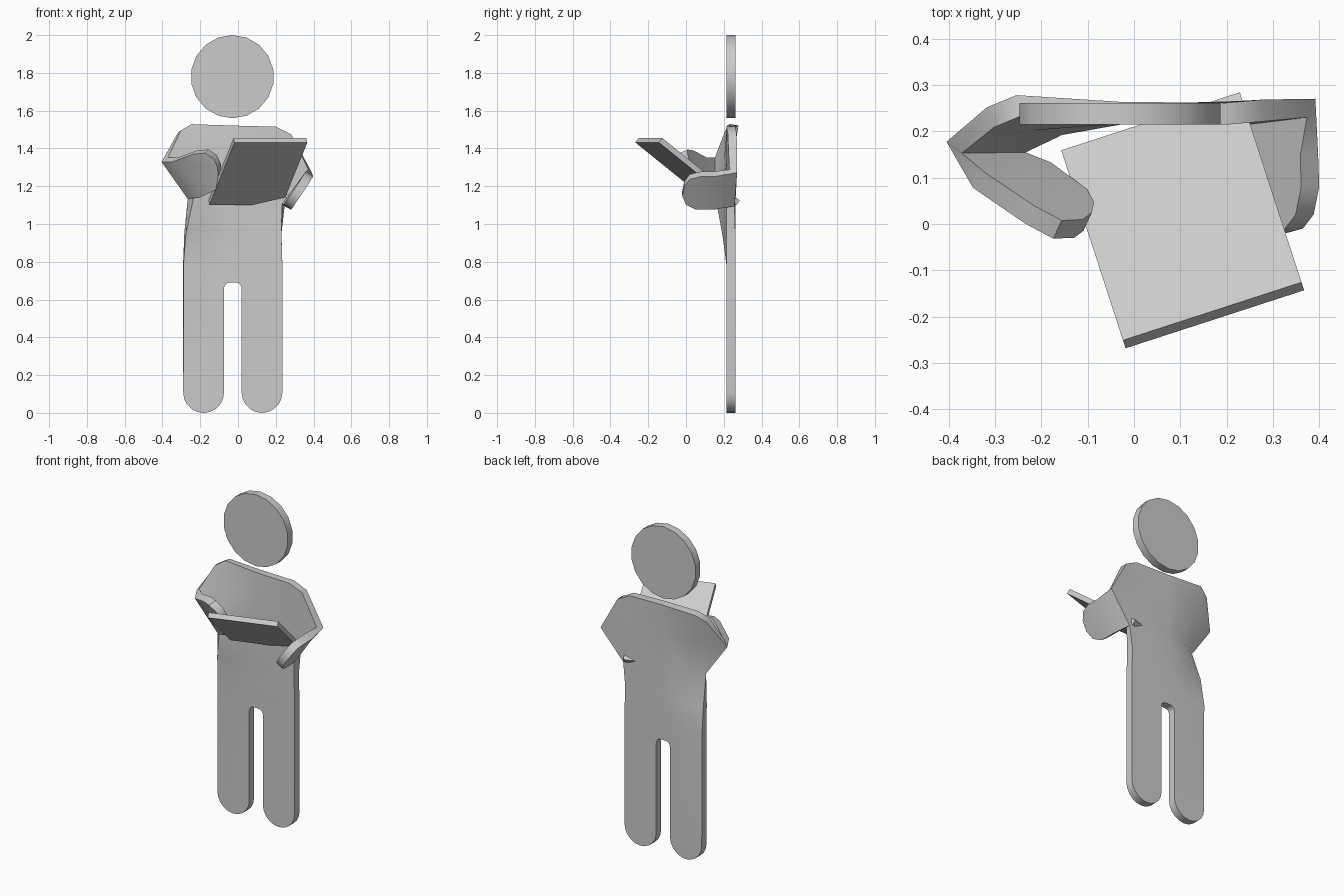
import bpy, bmesh, math
from mathutils import Vector

old = bpy.data.objects.get("Cube")
if old:
    bpy.data.objects.remove(old, do_unlink=True)

GREY = (0.6, 0.6, 0.6, 1)
mat = bpy.data.materials.new("light grey")
mat.use_nodes = True
mat.diffuse_color = GREY
mat.node_tree.nodes["Principled BSDF"].inputs["Base Color"].default_value = GREY

MID_Y = 0.238     # middle of the flat figure
THICK = 0.047


def finish(obj, angle):
    obj.data.materials.append(mat)
    bpy.ops.object.select_all(action='DESELECT')
    obj.select_set(True)
    bpy.context.view_layer.objects.active = obj
    bpy.ops.object.shade_smooth_by_angle(angle=math.radians(angle))


def arc(cx, cz, r, start, end, steps):
    angles = [math.radians(start + (end - start) * i / steps) for i in range(steps + 1)]
    return [(cx + r * math.cos(a), MID_Y, cz + r * math.sin(a)) for a in angles]


# Head disc
bpy.ops.mesh.primitive_cylinder_add(vertices=18, radius=0.22, depth=THICK,
                                    location=(-0.03, MID_Y, 1.78),
                                    rotation=(math.pi / 2, 0, 0))
head = bpy.context.object
head.name = "head"
finish(head, 30)

# Body sheet: torso rows from hips to shoulders, each listed from -x to +x
bm = bmesh.new()
rows = [
    [(-0.29, MID_Y, 0.78), (-0.16, MID_Y, 0.78), (-0.03, MID_Y, 0.78), (0.1, MID_Y, 0.78), (0.235, MID_Y, 0.78)],
    [(-0.28, 0.215, 0.95), (-0.16, 0.235, 0.95), (-0.03, MID_Y, 0.95), (0.1, MID_Y, 0.95), (0.23, MID_Y, 0.95)],
    [(-0.25, 0.17, 1.14), (-0.16, 0.215, 1.14), (-0.03, MID_Y, 1.13), (0.1, MID_Y, 1.11), (0.24, 0.235, 1.1)],
    [(-0.388, 0.165, 1.34), (-0.22, 0.225, 1.34), (-0.03, MID_Y, 1.33), (0.16, MID_Y, 1.31), (0.382, 0.25, 1.28)],
    [(-0.31, 0.23, 1.49), (-0.25, 0.255, 1.525), (-0.03, 0.24, 1.52), (0.2, MID_Y, 1.515), (0.28, 0.245, 1.475)],
]
grid = [[bm.verts.new(p) for p in row] for row in rows]
for low, high in zip(grid, grid[1:]):
    for i in range(len(low) - 1):
        bm.faces.new((low[i], low[i + 1], high[i + 1], high[i]))

# Legs with round feet and a round-cornered gap, joined to the hip row
R = 0.108
outline = (arc(-0.182, R, R, 180, 360, 10)
           + arc(-0.044, 0.66, 0.03, 180, 90, 4)
           + arc(-0.011, 0.66, 0.03, 90, 0, 4)
           + arc(0.127, R, R, 180, 360, 10))
legs = [bm.verts.new(p) for p in outline]
bm.faces.new(legs + grid[0][::-1])


# Forearms folded forward from the elbow edges, with rounded hands
def forearm(elbow, armpit, top, bottom, hand):
    t, b = bm.verts.new(top), bm.verts.new(bottom)
    tip = [bm.verts.new(p) for p in hand]
    bm.faces.new((armpit, elbow, t, b))
    bm.faces.new([b, t] + tip)


forearm(grid[3][0], grid[2][0], (-0.335, 0.095, 1.34), (-0.19, 0.115, 1.15),
        [(-0.225, 0.02, 1.38), (-0.165, -0.012, 1.385), (-0.12, -0.01, 1.355),
         (-0.1, 0.005, 1.31), (-0.095, 0.028, 1.25), (-0.11, 0.055, 1.19)])
forearm(grid[3][4], grid[2][4], (0.378, 0.15, 1.265), (0.26, 0.15, 1.09),
        [(0.38, 0.08, 1.265), (0.368, 0.02, 1.25), (0.345, -0.01, 1.21),
         (0.31, -0.02, 1.16), (0.28, 0.0, 1.115), (0.262, 0.05, 1.09)])

bmesh.ops.recalc_face_normals(bm, faces=bm.faces[:])
mesh = bpy.data.meshes.new("body")
bm.to_mesh(mesh)
bm.free()
body = bpy.data.objects.new("body", mesh)
bpy.context.collection.objects.link(body)
solid = body.modifiers.new("thickness", 'SOLIDIFY')
solid.thickness = THICK
solid.offset = 0
bpy.context.view_layer.objects.active = body
body.select_set(True)
bpy.ops.object.modifier_apply(modifier=solid.name)
finish(body, 40)

# Tilted board held in front of the chest
bpy.ops.mesh.primitive_cube_add(size=1, location=(0.105, 0.008, 1.278),
                                rotation=(math.radians(-37.5), 0, math.radians(18)))
board = bpy.context.object
board.name = "board"
board.scale = (0.405, 0.543, 0.03)
finish(board, 30)
